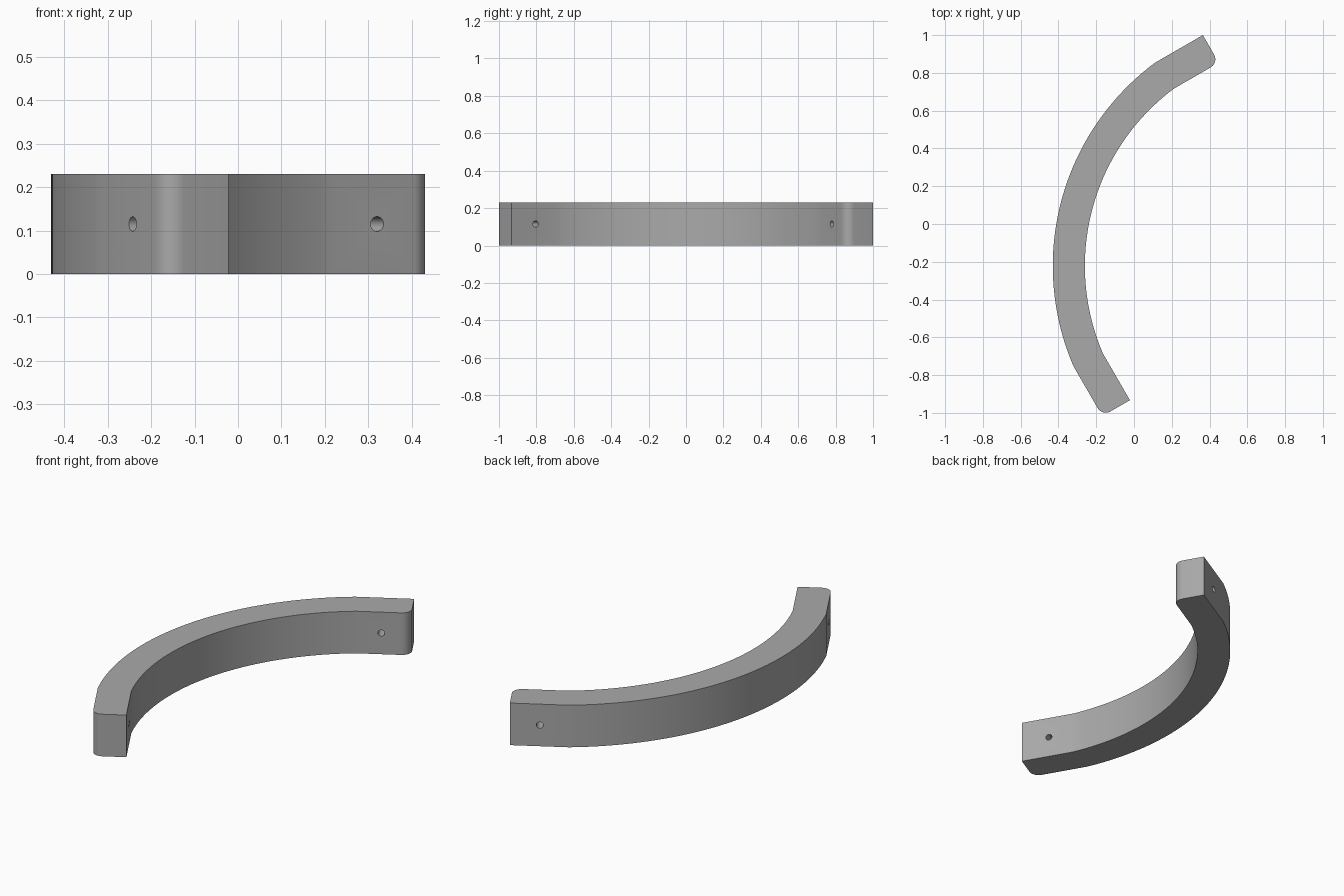
import bpy, bmesh
from math import sin, cos, radians
from mathutils import Vector

HEIGHT = 0.23
CENTRE = Vector((0.91, -0.222))
R_OUT, R_IN = 1.34, 1.17
U = Vector((-cos(radians(30)), -0.5))   # outward at the front end
V = Vector((-0.5, cos(radians(30))))    # outward at the back end
END_V, END_U = -0.797, -0.816           # where the two ends are cut
FILLET = 0.05

cube = bpy.data.objects.get("Cube")
if cube:
    bpy.data.objects.remove(cube, do_unlink=True)

grey = bpy.data.materials.new("plain grey")
grey.use_nodes = True
colour = (0.4, 0.4, 0.4, 1)
grey.diffuse_color = colour
grey.node_tree.nodes["Principled BSDF"].inputs["Base Color"].default_value = colour


def at(u, v):
    return U * u + V * v


def arc(centre, radius, start, end, steps):
    """Points on a circle between two angles in degrees."""
    angles = [radians(start + (end - start) * i / steps) for i in range(steps + 1)]
    return [centre + radius * Vector((cos(a), sin(a))) for a in angles]


# Curved bar: two arcs with short straight ends, one corner rounded at each end
u_out, u_in = [CENTRE.dot(U) + r * cos(radians(6.6)) for r in (R_OUT, R_IN)]
v_out, v_in = [CENTRE.dot(V) + r * cos(radians(6.6)) for r in (R_OUT, R_IN)]
outline = arc(CENTRE, R_OUT, 203.4, 126.6, 64)
outline += [at(END_U, v_out)]
outline += arc(at(END_U + FILLET, v_in + FILLET), FILLET, 30, -60, 10)
outline += arc(CENTRE, R_IN, 126.6, 203.4, 64)
outline += [at(u_in, END_V)]
outline += arc(at(u_out - FILLET, END_V + FILLET), FILLET, 300, 210, 10)

bm = bmesh.new()
base = bm.faces.new([bm.verts.new((p.x, p.y, 0)) for p in outline])
top = bmesh.ops.extrude_face_region(bm, geom=[base])["geom"]
bmesh.ops.translate(bm, vec=(0, 0, HEIGHT),
                    verts=[g for g in top if isinstance(g, bmesh.types.BMVert)])
bmesh.ops.recalc_face_normals(bm, faces=bm.faces)
mesh = bpy.data.meshes.new("curved_bar")
bm.to_mesh(mesh)
bm.free()
mesh.materials.append(grey)
bar = bpy.data.objects.new("curved_bar", mesh)
bpy.context.collection.objects.link(bar)

# Screw holes straight through both ends
holes = [(at((u_out + u_in) / 2, -0.648), U), (at(-0.667, (v_out + v_in) / 2), V)]
cutters = []
for spot, axis in holes:
    bpy.ops.mesh.primitive_cylinder_add(vertices=24, radius=0.017, depth=0.4,
                                        location=(spot.x, spot.y, HEIGHT / 2))
    cutter = bpy.context.object
    cutter.name = "hole_cutter"
    cutter.hide_render = True
    cutter.rotation_euler = axis.to_3d().to_track_quat('Z', 'Y').to_euler()
    cutter.data.materials.append(grey)
    cut = bar.modifiers.new("hole", 'BOOLEAN')
    cut.operation = 'DIFFERENCE'
    cut.solver = 'EXACT'
    cut.object = cutter
    cutters.append(cutter)

bpy.ops.object.select_all(action='DESELECT')
bar.select_set(True)
bpy.context.view_layer.objects.active = bar
for name in [m.name for m in bar.modifiers]:
    bpy.ops.object.modifier_apply(modifier=name)
for cutter in cutters:
    bpy.data.objects.remove(cutter, do_unlink=True)
bpy.ops.object.shade_smooth_by_angle(angle=radians(30))
